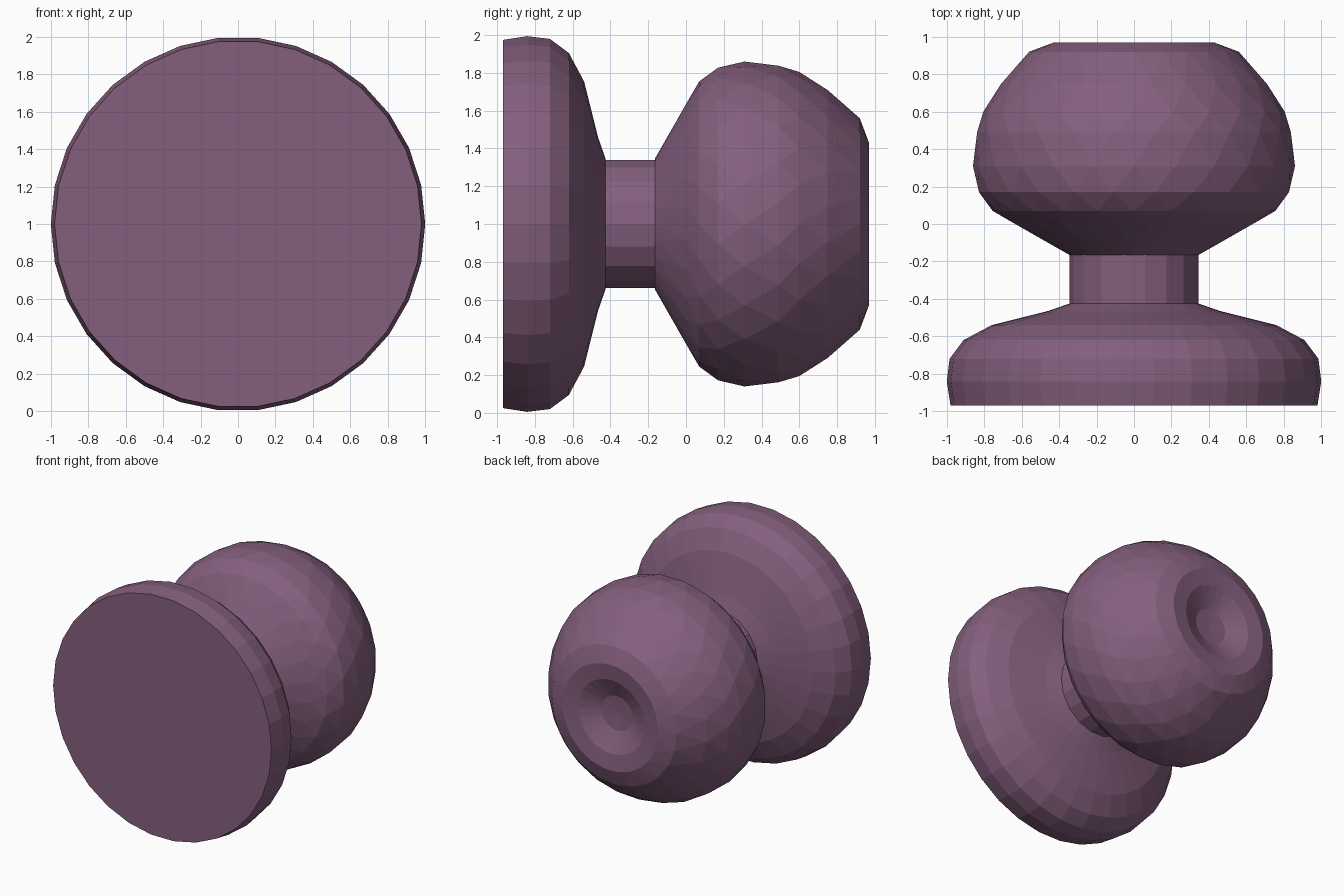
import bpy, bmesh
from math import sin, cos, pi

cube = bpy.data.objects.get("Cube")
if cube:
    bpy.data.objects.remove(cube, do_unlink=True)

AXIS_Z = 1.0  # height of the turning axis

mauve = bpy.data.materials.new("dusty mauve")
mauve.use_nodes = True
colour = (0.23, 0.115, 0.207, 1)
mauve.diffuse_color = colour
bsdf = mauve.node_tree.nodes["Principled BSDF"]
bsdf.inputs["Base Color"].default_value = colour
bsdf.inputs["Roughness"].default_value = 0.7


def turned(name, profile, sides, stagger=False):
    """Turn (y, radius) points about the y axis; stagger gives triangular facets."""
    bm = bmesh.new()
    rings = []
    for i, (y, r) in enumerate(profile):
        if r == 0:
            rings.append([bm.verts.new((0, y, AXIS_Z))])
            continue
        shift = 0.5 * (i % 2) if stagger else 0
        angles = [2 * pi * (k + shift) / sides for k in range(sides)]
        rings.append([bm.verts.new((r * cos(a), y, AXIS_Z + r * sin(a))) for a in angles])
    for i, (low, high) in enumerate(zip(rings, rings[1:])):
        for k in range(sides):
            n = (k + 1) % sides
            if len(high) == 1:
                bm.faces.new((low[k], low[n], high[0]))
            elif not stagger:
                bm.faces.new((low[k], low[n], high[n], high[k]))
            elif i % 2 == 0:
                bm.faces.new((low[k], low[n], high[k]))
                bm.faces.new((low[n], high[n], high[k]))
            else:
                bm.faces.new((low[k], high[n], high[k]))
                bm.faces.new((low[k], low[n], high[n]))
    # Flat caps on open ends
    for ring in (rings[0], rings[-1]):
        if len(ring) > 1:
            bm.faces.new(ring)
    bmesh.ops.recalc_face_normals(bm, faces=bm.faces)
    mesh = bpy.data.meshes.new(name)
    bm.to_mesh(mesh)
    bm.free()
    mesh.materials.append(mauve)
    obj = bpy.data.objects.new(name, mesh)
    bpy.context.collection.objects.link(obj)
    return obj


# Round mounting plate with a flat front and a domed back
turned("mounting_plate", [
    (-0.97, 0.98), (-0.84, 1.0), (-0.72, 0.985), (-0.62, 0.91),
    (-0.54, 0.76), (-0.465, 0.46), (-0.425, 0.345)], 30)

# Straight neck between plate and grip
turned("neck", [(-0.44, 0.345), (-0.15, 0.345)], 18)

# Rounded grip with a shallow dimple in its end
turned("knob_grip", [
    (-0.165, 0.345), (0.0, 0.64), (0.07, 0.755), (0.17, 0.835), (0.31, 0.86),
    (0.49, 0.845), (0.60, 0.805), (0.75, 0.715), (0.92, 0.56),
    (0.97, 0.43), (0.955, 0.3), (0.88, 0.14), (0.87, 0)], 24, stagger=True)
